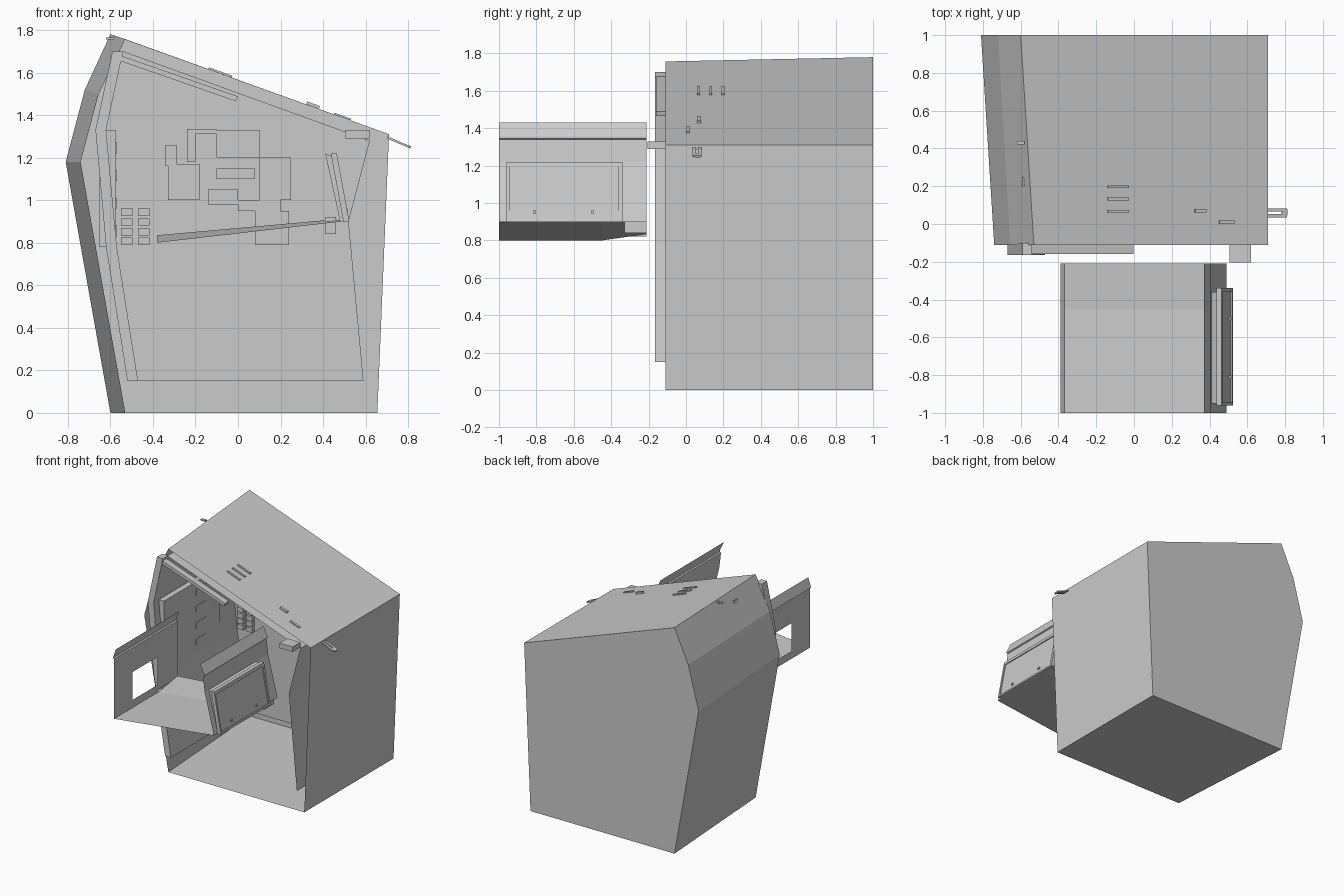
import bpy
from math import atan2
from mathutils import Vector


def mesh(name, verts, faces):
    me = bpy.data.meshes.new(name)
    me.from_pydata(verts, [], faces)
    me.update()
    ob = bpy.data.objects.new(name, me)
    bpy.context.collection.objects.link(ob)
    return ob


def loft(name, a, ya, b, yb, closed=False, caps=()):
    """Skin between two x-z profiles at two y positions."""
    n = len(a)
    verts = [(x, ya, z) for x, z in a] + [(x, yb, z) for x, z in b]
    faces = [(i, (i + 1) % n, n + (i + 1) % n, n + i) for i in range(n if closed else n - 1)]
    if 0 in caps:
        faces.append(tuple(reversed(range(n))))
    if 1 in caps:
        faces.append(tuple(range(n, 2 * n)))
    return mesh(name, verts, faces)


def prism(name, prof, y0, y1):
    return loft(name, prof, y0, prof, y1, True, (0, 1))


def sheet(name, prof, y0, y1):
    return loft(name, prof, y0, prof, y1)


def box(name, x0, x1, y0, y1, z0, z1):
    return prism(name, [(x0, z0), (x1, z0), (x1, z1), (x0, z1)], y0, y1)


def bar(name, p, q, t, y0, y1):
    """Sloped bar from p to q in the x-z plane, thickness t upwards."""
    d = Vector((q[0] - p[0], q[1] - p[1])).normalized()
    nx, nz = -d.y * t, d.x * t
    return prism(name, [p, q, (q[0] + nx, q[1] + nz), (p[0] + nx, p[1] + nz)], y0, y1)


def roof_z(x):
    return 1.31 + (0.71 - x) * 0.359


# Outer housing: open front, closed back
front = [(-0.53, 0), (-0.74, 1.18), (-0.655, 1.5), (-0.53, 1.757), (0.71, 1.31), (0.655, 0)]
back = [(-0.6, 0), (-0.81, 1.18), (-0.72, 1.52), (-0.6, 1.78), (0.71, 1.31), (0.655, 0)]
loft("housing", front, -0.11, back, 1.0, True, (1,))

# Inner lining: left wall, ceiling, right wall and back wall
left = [(-0.47, 0.15), (-0.57, 0.78), (-0.62, 1.33), (-0.54, 1.7)]
right = [(0.62, 1.28), (0.52, 0.9), (0.59, 0.15)]
sheet("lining_left", left, -0.11, 0.8)
sheet("lining_ceiling", [left[-1], right[0]], -0.11, 0.8)
sheet("lining_right", right, -0.11, 0.8)
mesh("lining_back", [(x, 0.8, z) for x, z in left + right], [tuple(range(7))])

# Front frame and ribs on the left wall
for k, (y0, y1) in enumerate([(-0.165, -0.1), (0.2, 0.25), (0.5, 0.55)]):
    outer = [(x - 0.05, z) for x, z in left]
    prism("left_rib_%d" % k, outer + left[::-1], y0, y1)
bar("front_roof_strip", (-0.57, 1.66), (-0.01, 1.465), 0.025, -0.16, -0.11)
box("left_console", -0.65, -0.575, -0.1, 0.6, 0.78, 1.33)
for k in range(4):
    box("left_switch", -0.6, -0.57, 0.3, 0.42, 0.83 + k * 0.13, 0.88 + k * 0.13)
box("corner_block", 0.505, 0.62, -0.205, -0.11, 1.29, 1.33)

# Louvre grilles on the back wall
for x in (-0.55, -0.47):
    for k in range(4):
        z = 0.79 + k * 0.045
        box("back_grille", x, x + 0.055, 0.77, 0.8, z, z + 0.035)

# Equipment blocks on the back wall
for x0, x1, z0, z1 in [(-0.24, -0.1, 1.31, 1.335), (-0.24, -0.2, 1.18, 1.33),
                       (-0.33, -0.18, 1.0, 1.17), (-0.34, -0.29, 1.16, 1.26),
                       (-0.1, 0.1, 1.2, 1.33), (-0.14, 0.0, 0.98, 1.05),
                       (0.08, 0.24, 0.79, 0.95), (0.0, 0.2, 0.95, 1.0),
                       (0.1, 0.25, 1.0, 1.2), (-0.1, 0.08, 1.1, 1.15)]:
    box("equipment", x0, x1, 0.76, 0.8, z0, z1)

# Small roof fittings
for y in (0.06, 0.125, 0.19):
    bar("roof_vent", (-0.14, roof_z(-0.14)), (-0.03, roof_z(-0.03)), 0.01, y, y + 0.015)
bar("roof_clip", (0.32, roof_z(0.32)), (0.38, roof_z(0.38)), 0.015, 0.06, 0.08)
bar("roof_catch", (-0.62, 1.755), (-0.58, 1.755), 0.01, 0.42, 0.44)
bar("roof_tab", (0.45, roof_z(0.45)), (0.53, roof_z(0.53)), 0.008, 0.0, 0.02)
for y in (0.035, 0.065):
    bar("latch_prong", (0.7, 1.29), (0.805, 1.245), 0.01, y, y + 0.018)
bar("latch_tip", (0.78, 1.256), (0.81, 1.244), 0.01, 0.045, 0.08)

# Sloped tray floor in front, its rear right corner lifted
mesh("tray_floor",
     [(-0.38, -1, 0.8), (0.49, -1, 0.9), (0.49, -0.45, 0.9), (0.46, -0.21, 0.91),
      (-0.38, -0.21, 0.835), (-0.38, -0.45, 0.8)],
     [(0, 1, 2, 5), (5, 2, 3, 4)])

# Left tray wall: sheets around a window, with folded top flap
for y0, y1, z0, z1 in [(-1, -0.77, 0.8, 1.27), (-0.46, -0.21, 0.82, 1.27),
                       (-0.77, -0.46, 0.8, 0.86), (-0.77, -0.46, 1.08, 1.27)]:
    sheet("tray_left_wall", [(-0.38, z0), (-0.38, z1)], y0, y1)
sheet("tray_left_flap", [(-0.38, 1.27), (-0.39, 1.275), (-0.365, 1.35)], -1, -0.21)

# Right tray wall with ledge and upper flap
sheet("tray_right_wall",
      [(0.49, 0.9), (0.41, 1.22), (0.395, 1.34), (0.405, 1.345), (0.405, 1.355), (0.37, 1.43)],
      -1, -0.21)
box("tray_corner", 0.41, 0.46, -0.33, -0.21, 0.84, 0.92)

# Leaning side box with raised border
prism("side_box", [(0.48, 0.9), (0.515, 0.9), (0.46, 1.2), (0.41, 1.22)], -0.95, -0.36)
panel = lambda z, o: (0.515 - (z - 0.9) * 0.183 + o, z)
for y0, y1, z0, z1 in [(-0.96, -0.945, 0.9, 1.22), (-0.36, -0.34, 0.9, 1.22),
                       (-0.945, -0.36, 0.9, 0.915), (-0.945, -0.36, 1.195, 1.22)]:
    prism("side_box_border", [panel(z0, -0.02), panel(z0, 0.008), panel(z1, 0.008), panel(z1, -0.02)], y0, y1)
for y in (-0.81, -0.5):
    prism("side_box_stud", [panel(0.945, -0.01), panel(0.945, 0.01), panel(0.96, 0.01), panel(0.96, -0.01)],
          y - 0.008, y + 0.008)
